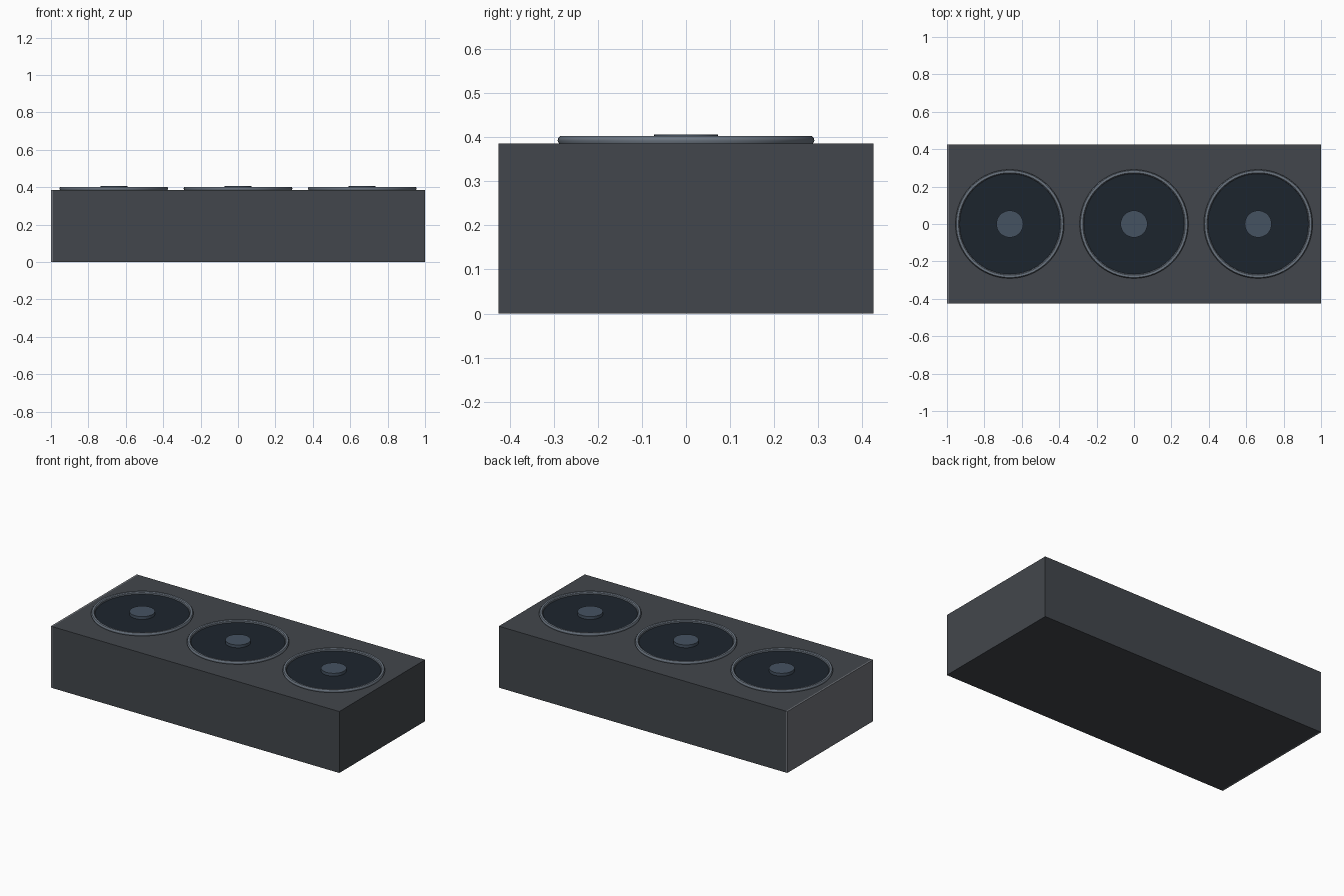
import bpy, bmesh, math

if "Cube" in bpy.data.objects:
    bpy.data.objects.remove(bpy.data.objects["Cube"])


def material(name, color):
    m = bpy.data.materials.new(name)
    m.diffuse_color = (*color, 1)
    m.use_nodes = True
    m.node_tree.nodes["Principled BSDF"].inputs["Base Color"].default_value = m.diffuse_color
    return m


shell_mat = material("dark_shell", (0.055, 0.062, 0.072))
plate_mat = material("plate_metal", (0.16, 0.17, 0.19))
ring_mat = material("ring_metal", (0.15, 0.18, 0.22))
well_mat = material("fan_dark", (0.012, 0.018, 0.027))
hub_mat = material("hub_blue", (0.06, 0.085, 0.12))


def box(name, lo, hi, mat):
    mid = [(a + b) / 2 for a, b in zip(lo, hi)]
    bpy.ops.mesh.primitive_cube_add(size=1, location=mid)
    o = bpy.context.object
    o.name = name
    o.scale = [b - a for a, b in zip(lo, hi)]
    bpy.ops.object.transform_apply(location=False, rotation=False, scale=True)
    o.data.materials.append(mat)


def disc(name, x, radius, z0, z1, mat):
    bpy.ops.mesh.primitive_cylinder_add(vertices=48, radius=radius, depth=z1 - z0,
                                        location=(x, 0, (z0 + z1) / 2))
    o = bpy.context.object
    o.name = name
    o.data.materials.append(mat)
    bpy.ops.object.shade_smooth_by_angle(angle=math.radians(30))


def ring(name, x, profile, mat, n=64):
    bm = bmesh.new()
    loops = []
    for i in range(n):
        a = 2 * math.pi * i / n
        loops.append([bm.verts.new((r * math.cos(a), r * math.sin(a), z)) for r, z in profile])
    k = len(profile)
    for i in range(n):
        p, q = loops[i], loops[(i + 1) % n]
        for j in range(k):
            bm.faces.new((p[j], q[j], q[(j + 1) % k], p[(j + 1) % k]))
    bmesh.ops.recalc_face_normals(bm, faces=bm.faces)
    me = bpy.data.meshes.new(name)
    bm.to_mesh(me)
    bm.free()
    o = bpy.data.objects.new(name, me)
    bpy.context.collection.objects.link(o)
    o.location.x = x
    me.materials.append(mat)
    bpy.context.view_layer.objects.active = o
    bpy.ops.object.select_all(action='DESELECT')
    o.select_set(True)
    bpy.ops.object.shade_smooth_by_angle(angle=math.radians(40))


# Housing, thin bottom plate and lighter end bracket
box("housing", (-0.99, -0.425, 0.007), (1, 0.425, 0.385), shell_mat)
box("bottom_plate", (-0.99, -0.425, 0), (1, 0.425, 0.007), shell_mat)
box("end_bracket", (-1, -0.425, 0), (-0.99, 0.425, 0.385), plate_mat)

# Three fans: dark well, bevelled rim and hub
rim = [(0.287, 0.384), (0.291, 0.392), (0.290, 0.397), (0.286, 0.402),
       (0.274, 0.402), (0.269, 0.397), (0.268, 0.384)]
for i, x in enumerate((-0.664, 0, 0.664), 1):
    disc(f"fan_well_{i}", x, 0.27, 0.38, 0.388, well_mat)
    ring(f"fan_rim_{i}", x, rim, ring_mat)
    disc(f"fan_hub_{i}", x, 0.072, 0.386, 0.406, hub_mat)
